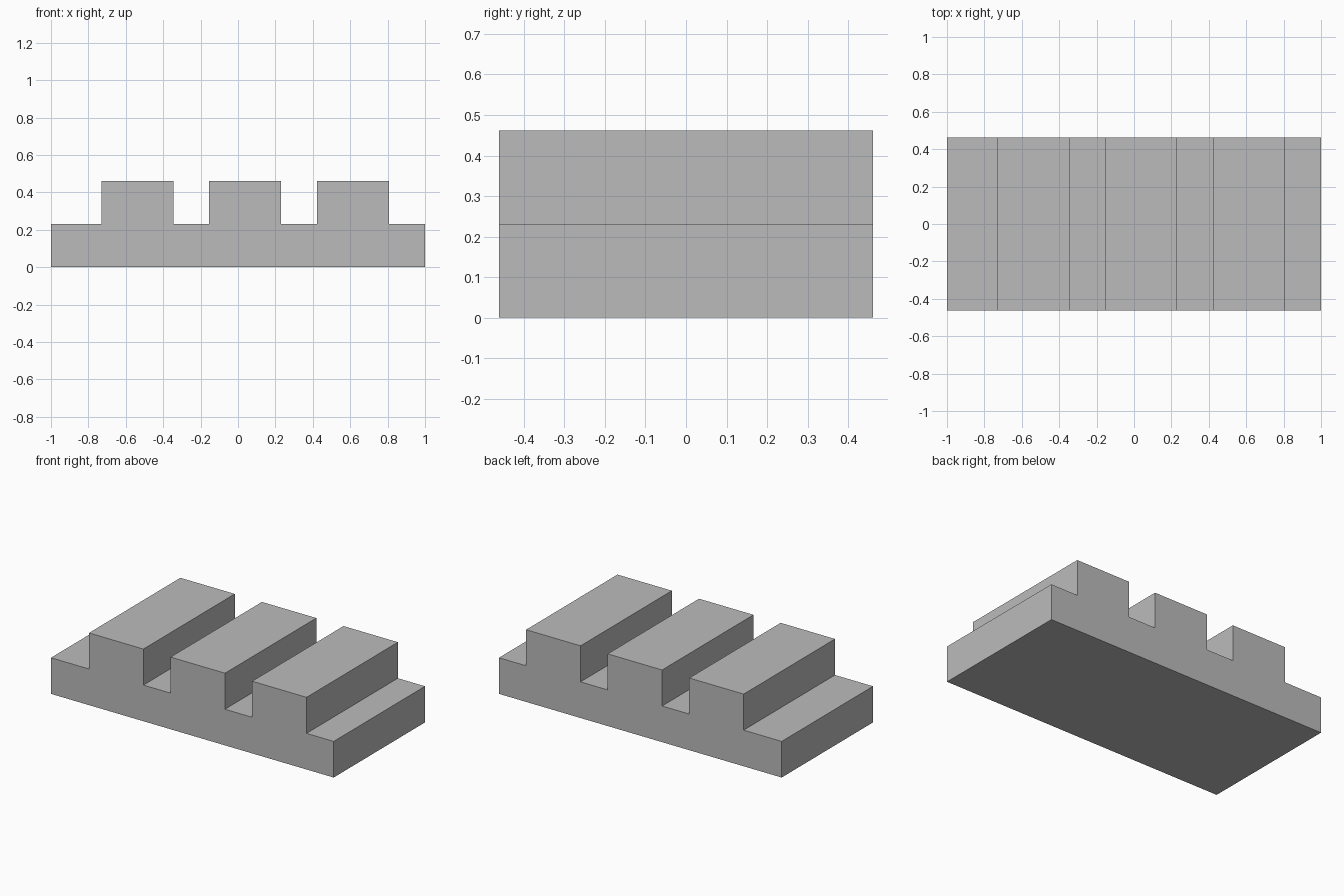
import bpy
import bmesh

cube = bpy.data.objects.get("Cube")
if cube:
    bpy.data.objects.remove(cube, do_unlink=True)

UNIT = 2 / 2.6
DEPTH, BASE_TOP, RIDGE_TOP = 0.923, 0.231, 0.4615
RIDGE_WIDTH, PITCH, FIRST_RIDGE = 0.385, 0.577, -0.731

grey = bpy.data.materials.new("plain grey")
grey.use_nodes = True
colour = (0.5, 0.5, 0.5, 1)
grey.diffuse_color = colour
grey.node_tree.nodes["Principled BSDF"].inputs["Base Color"].default_value = colour

# Stepped outline: flat base with three evenly spaced ridges
outline = [(-1, 0), (-1, BASE_TOP)]
for i in range(3):
    left = FIRST_RIDGE + i * PITCH
    right = left + RIDGE_WIDTH
    outline += [(left, BASE_TOP), (left, RIDGE_TOP),
                (right, RIDGE_TOP), (right, BASE_TOP)]
outline += [(1, BASE_TOP), (1, 0)]

# Extrude the outline from front to back
bm = bmesh.new()
front = bm.faces.new([bm.verts.new((x, -DEPTH / 2, z)) for x, z in outline])
extruded = bmesh.ops.extrude_face_region(bm, geom=[front], use_keep_orig=True)
back_verts = [g for g in extruded["geom"] if isinstance(g, bmesh.types.BMVert)]
bmesh.ops.translate(bm, verts=back_verts, vec=(0, DEPTH, 0))
bmesh.ops.recalc_face_normals(bm, faces=bm.faces)

mesh = bpy.data.meshes.new("ridged_block")
bm.to_mesh(mesh)
bm.free()
mesh.materials.append(grey)
block = bpy.data.objects.new("ridged_block", mesh)
bpy.context.collection.objects.link(block)
